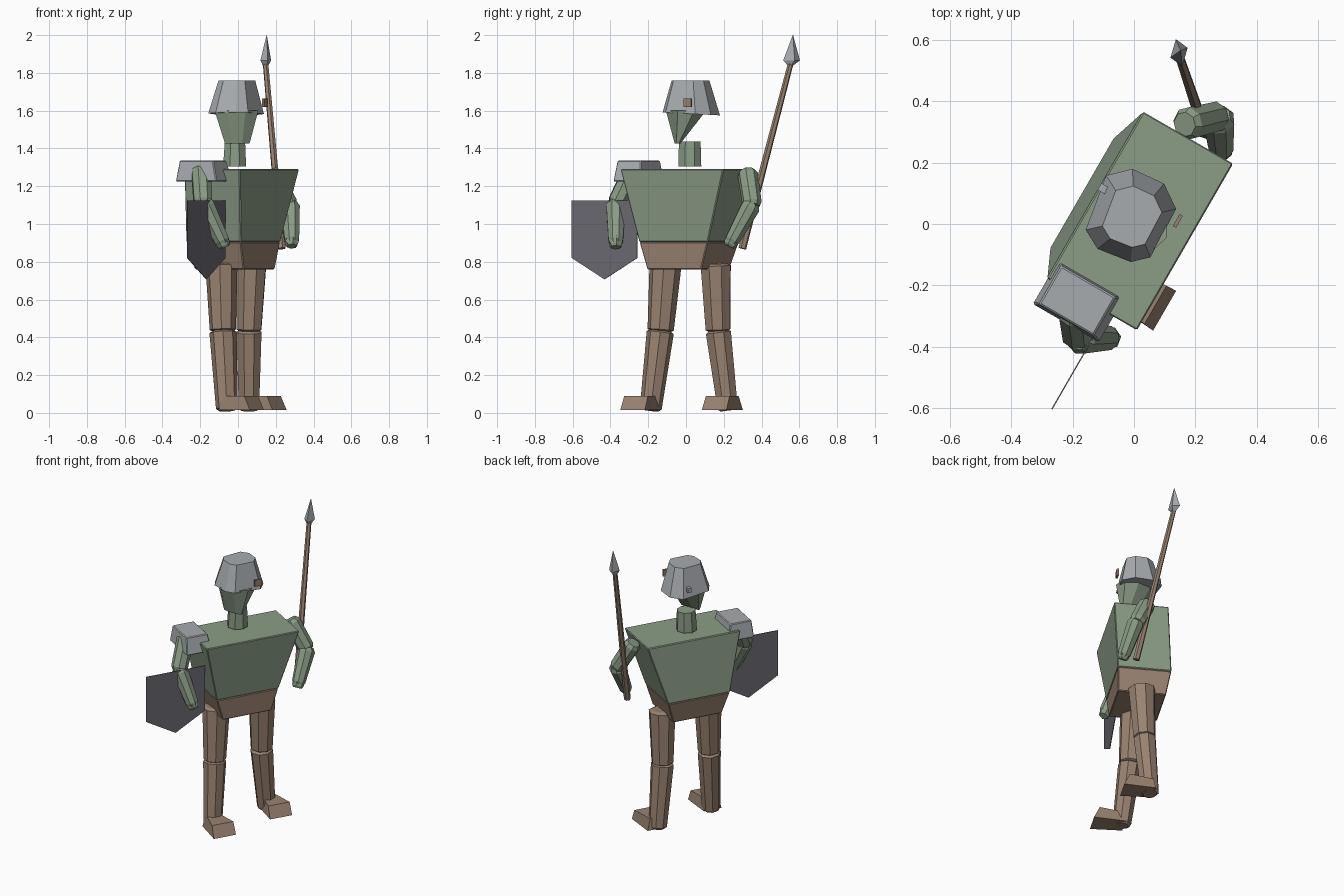
import bpy, bmesh, math
from mathutils import Vector

if "Cube" in bpy.data.objects:
    bpy.data.objects.remove(bpy.data.objects["Cube"])

YAW = math.radians(60)
SIDE = Vector((math.cos(YAW), math.sin(YAW), 0))    # across the shoulders
FRONT = Vector((math.sin(YAW), -math.cos(YAW), 0))  # facing direction


def material(name, rgb):
    m = bpy.data.materials.new(name)
    m.diffuse_color = (*rgb, 1)
    m.use_nodes = True
    m.node_tree.nodes["Principled BSDF"].inputs["Base Color"].default_value = m.diffuse_color
    return m


GREEN = material("green cloth", (0.26, 0.335, 0.24))
BROWN = material("brown leather", (0.32, 0.225, 0.165))
STEEL = material("light steel", (0.39, 0.41, 0.43))
DARK = material("dark iron", (0.15, 0.148, 0.17))


def loft(name, rings, mat, bevel=0):
    """Closed solid through rings that have equal point counts."""
    bm = bmesh.new()
    vs = [[bm.verts.new(p) for p in r] for r in rings]
    n = len(vs[0])
    for a, b in zip(vs, vs[1:]):
        for i in range(n):
            j = (i + 1) % n
            bm.faces.new((a[i], a[j], b[j], b[i]))
    bm.faces.new(vs[0][::-1])
    bm.faces.new(vs[-1])
    bmesh.ops.recalc_face_normals(bm, faces=bm.faces)
    me = bpy.data.meshes.new(name)
    bm.to_mesh(me)
    bm.free()
    me.materials.append(mat)
    ob = bpy.data.objects.new(name, me)
    bpy.context.collection.objects.link(ob)
    if bevel:
        mod = ob.modifiers.new("bevel", 'BEVEL')
        mod.width, mod.segments = bevel, 1
    return ob


def rect(x, y, z, across, deep):
    """Horizontal rectangle lined up with the body."""
    c = Vector((x, y, z))
    return [c + SIDE * (a * across / 2) + FRONT * (b * deep / 2)
            for a, b in ((-1, -1), (1, -1), (1, 1), (-1, 1))]


def oval(x, y, z, rx, ry, n, turn=0, tilt=0):
    out = []
    for i in range(n):
        a = math.radians(turn) + math.tau * i / n
        dy = ry * math.sin(a)
        out.append(Vector((x + rx * math.cos(a), y + dy, z + tilt * dy)))
    return out


def limb(name, points, radii, mat, n=8):
    """Tapered straight limb, rings square to its axis."""
    pts = [Vector(p) for p in points]
    q = (pts[-1] - pts[0]).to_track_quat('Z', 'Y')
    rings = [[p + q @ v for v in oval(0, 0, 0, r, r, n, 22.5)]
             for p, r in zip(pts, radii)]
    return loft(name, rings, mat)


def capped(name, p0, p1, r0, r1, mat, n=8, cap=0.06):
    """Limb with chamfered ends."""
    a, b = Vector(p0), Vector(p1)
    return limb(name, [a, a.lerp(b, cap), a.lerp(b, 1 - cap), b],
                [r0 * 0.75, r0, r1, r1 * 0.75], mat, n)


# Torso and hips
loft("torso", [rect(-0.025, 0.017, 0.905, 0.42, 0.335),
               rect(0.02, 0.01, 1.29, 0.63, 0.34)], GREEN, 0.005)
loft("hips", [rect(-0.017, 0.012, 0.76, 0.33, 0.3),
              rect(-0.025, 0.017, 0.905, 0.418, 0.333)], BROWN, 0.005)

# Neck and wedge-shaped head
loft("neck", [oval(-0.018, 0.02, 1.305, 0.066, 0.066, 8, 22.5),
              oval(-0.016, 0.02, 1.437, 0.058, 0.062, 8, 22.5)], GREEN)
loft("head", [oval(-0.004, -0.045, 1.425, 0.07, 0.016, 8, 22.5),
              oval(-0.008, 0.0, 1.6, 0.125, 0.115, 8, 22.5, 0.0)], GREEN)

# Helmet: eight uneven sides, narrower on top
ANGLES = (8, 43, 87, 121, 198, 226, 271, 296)


def helmet_ring(x, y, z, r, tilt):
    return [Vector((x + r * math.cos(math.radians(a)), y + r * math.sin(math.radians(a)),
                    z + tilt * math.sin(math.radians(a)))) for a in ANGLES]


loft("helmet", [helmet_ring(-0.013, 0.028, 1.583, 0.152, -0.008),
                helmet_ring(-0.008, 0.024, 1.76, 0.1, 0)], STEEL)
loft("helmet_side_plate", [rect(0.143, 0.01, 1.62, 0.045, 0.012),
                           rect(0.143, 0.01, 1.665, 0.045, 0.012)], BROWN)
loft("helmet_stud", [rect(-0.1, 0.115, 1.615, 0.025, 0.03),
                     rect(-0.1, 0.115, 1.645, 0.025, 0.03)], STEEL)

# Shoulder guard
loft("shoulder_guard", [rect(-0.18, -0.25, 1.225, 0.17, 0.25),
                        rect(-0.185, -0.25, 1.335, 0.145, 0.205)], STEEL, 0.005)

# Arms: shoulder, elbow, wrist
ARMS = {"right": ((-0.197, -0.275, 1.3), (-0.185, -0.372, 1.1), (-0.075, -0.372, 0.89)),
        "left": ((0.165, 0.325, 1.28), (0.275, 0.352, 1.09), (0.285, 0.235, 0.895))}
for side, (shoulder, elbow, wrist) in ARMS.items():
    capped(side + "_upper_arm", shoulder, elbow, 0.055, 0.052, GREEN, cap=0.1)
    e, w = Vector(elbow) + Vector((0, 0, 0.02)), Vector(wrist)
    capped(side + "_forearm", e, w, 0.054, 0.042, GREEN, cap=0.1)
    d = (w - e).normalized()
    capped(side + "_hand", w - d * 0.05, w + d * 0.015, 0.04, 0.036, GREEN, 6, 0.2)

# Legs: hip, knee, ankle
LEGS = {"right": ((-0.088, -0.108, 0.79), (-0.08, -0.135, 0.43), (-0.058, -0.188, 0.012)),
        "left": ((0.07, 0.157, 0.79), (0.058, 0.17, 0.43), (0.058, 0.222, 0.012))}
for side, (hip, knee, ankle) in LEGS.items():
    capped(side + "_thigh", hip, knee, 0.085, 0.07, BROWN, cap=0.03)
    capped(side + "_shin", Vector(knee) + Vector((0, 0, 0.008)), ankle,
           0.072, 0.058, BROWN, cap=0.03)


# Feet: wedges widening to the toe
def foot_ring(heel, toe, z, heel_w, toe_w):
    h, t = Vector((*heel, z)), Vector((*toe, z))
    return [h - SIDE * heel_w / 2, h + SIDE * heel_w / 2,
            t + SIDE * toe_w / 2, t - SIDE * toe_w / 2]


for side, dx, dy in (("right", 0, 0), ("left", 0.12, 0.432)):
    loft(side + "_foot",
         [foot_ring((-0.073 + dx, -0.183 + dy), (0.1 + dx, -0.283 + dy), 0.015, 0.12, 0.15),
          foot_ring((-0.065 + dx, -0.188 + dy), (0.07 + dx, -0.264 + dy), 0.09, 0.08, 0.145)],
         BROWN)

# Spear
limb("spear_shaft", [(0.232, 0.298, 0.87), (0.145, 0.557, 1.86)], [0.021, 0.015], BROWN, 6)
loft("spear_tip", [oval(0.146, 0.553, 1.84, 0.016, 0.016, 4, 20),
                   oval(0.147, 0.559, 1.866, 0.03, 0.047, 4, 20),
                   oval(0.152, 0.566, 2.0, 0.001, 0.001, 4, 20)], STEEL)

# Shield: thin five-sided plate
SHAPE = ((-0.2, 1.125), (0.2, 1.125), (0.2, 0.82), (0, 0.707), (-0.2, 0.82))
centre = Vector((-0.168, -0.431, 0))
loft("shield", [[centre + SIDE * s + FRONT * d + Vector((0, 0, z)) for s, z in SHAPE]
                for d in (-0.002, 0.002)], DARK)
